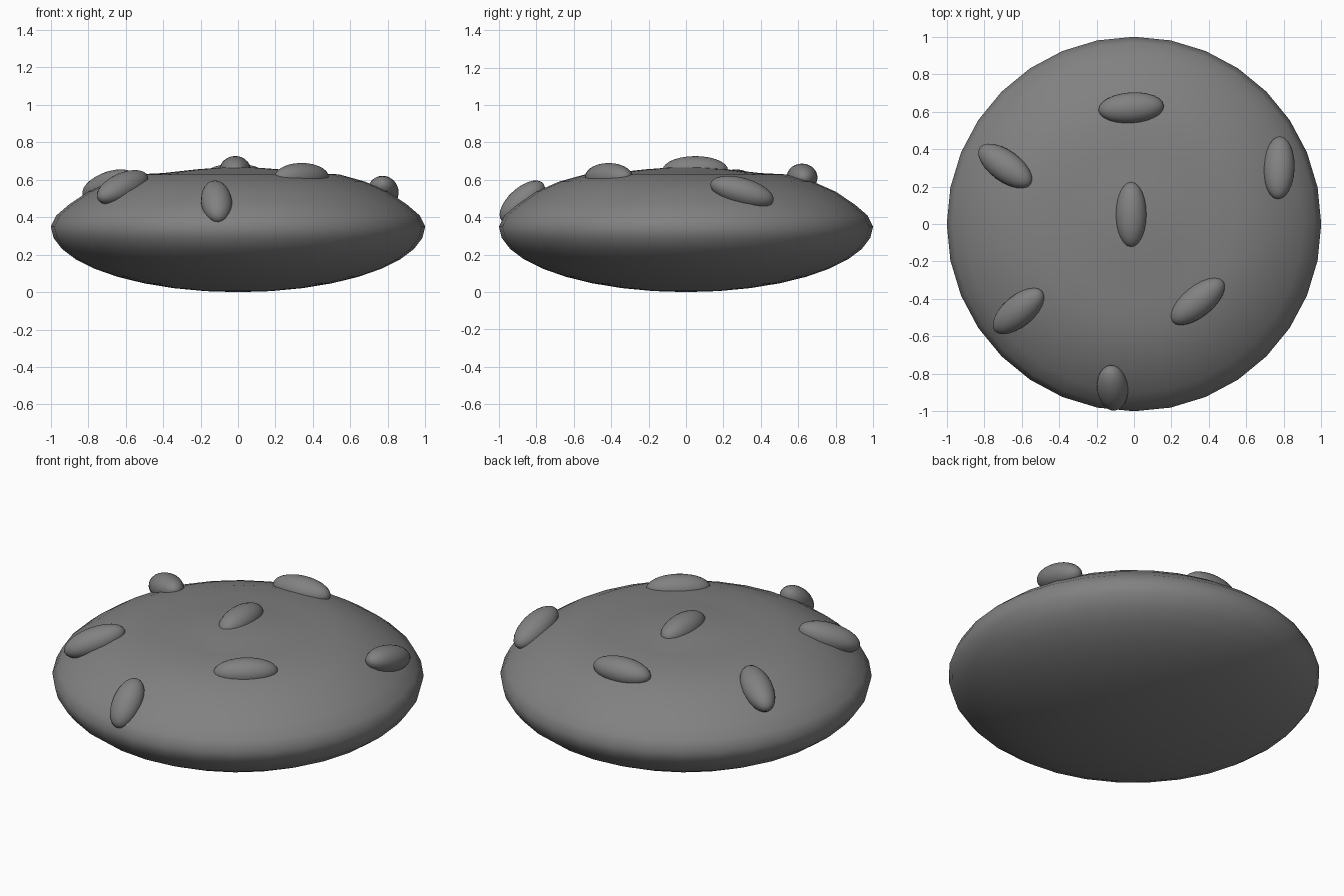
import bpy
import bmesh
import math
from mathutils import Vector, Matrix

cube = bpy.data.objects.get("Cube")
if cube:
    bpy.data.objects.remove(cube, do_unlink=True)

grey = bpy.data.materials.new("plain grey")
grey.use_nodes = True
colour = (0.22, 0.22, 0.22, 1)
grey.diffuse_color = colour
grey.node_tree.nodes["Principled BSDF"].inputs["Base Color"].default_value = colour


def add_object(name, bm):
    bmesh.ops.recalc_face_normals(bm, faces=bm.faces)
    for face in bm.faces:
        face.smooth = True
    mesh = bpy.data.meshes.new(name)
    bm.to_mesh(mesh)
    bm.free()
    mesh.materials.append(grey)
    obj = bpy.data.objects.new(name, mesh)
    bpy.context.collection.objects.link(obj)
    return obj


# Bun body: a squashed round with a slightly stepped crown, lathed around z
crown = [(0, 0.667), (0.1, 0.665), (0.22, 0.656), (0.4, 0.636), (0.54, 0.629),
         (0.68, 0.59), (0.8, 0.537), (0.9, 0.47), (0.97, 0.41)]
steps = 9
base = [(math.cos(a), 0.35 - 0.35 * math.sin(a))
        for a in (math.pi / 2 * i / steps for i in range(steps + 1))]
bm = bmesh.new()
verts = [bm.verts.new((r, 0, z)) for r, z in crown + base]
edges = [bm.edges.new(pair) for pair in zip(verts, verts[1:])]
bmesh.ops.spin(bm, geom=verts + edges, cent=(0, 0, 0), axis=(0, 0, 1),
               angle=math.tau, steps=32)
bmesh.ops.remove_doubles(bm, verts=bm.verts, dist=0.0005)
add_object("bun", bm)


# Seeds: ellipsoids half sunk in the crown, turned by heading and pitch
def add_seed(name, centre, heading, pitch, length=0.175):
    h, p = math.radians(heading), math.radians(pitch)
    along = Vector((math.cos(h) * math.cos(p), math.sin(h) * math.cos(p), math.sin(p)))
    turn = along.to_track_quat('X', 'Z').to_matrix().to_4x4()
    size = Matrix.Diagonal((length, 0.083, 0.075, 1))
    bm = bmesh.new()
    bmesh.ops.create_uvsphere(bm, u_segments=24, v_segments=14, radius=1,
                              matrix=Matrix.Translation(centre) @ turn @ size)
    add_object(name, bm)


add_seed("seed_centre", (-0.015, 0.05, 0.652), 90, 0)
add_seed("seed_back", (-0.015, 0.62, 0.612), 4, 0)
add_seed("seed_left", (0.775, 0.3, 0.535), 88, -16)
add_seed("seed_back_right", (-0.688, 0.31, 0.568), -36, 17)
add_seed("seed_front_right", (-0.617, -0.465, 0.56), 40, 20)
add_seed("seed_front_left", (0.34, -0.413, 0.615), 39, 0)
add_seed("seed_front", (-0.115, -0.875, 0.482), 96, 42, 0.15)
